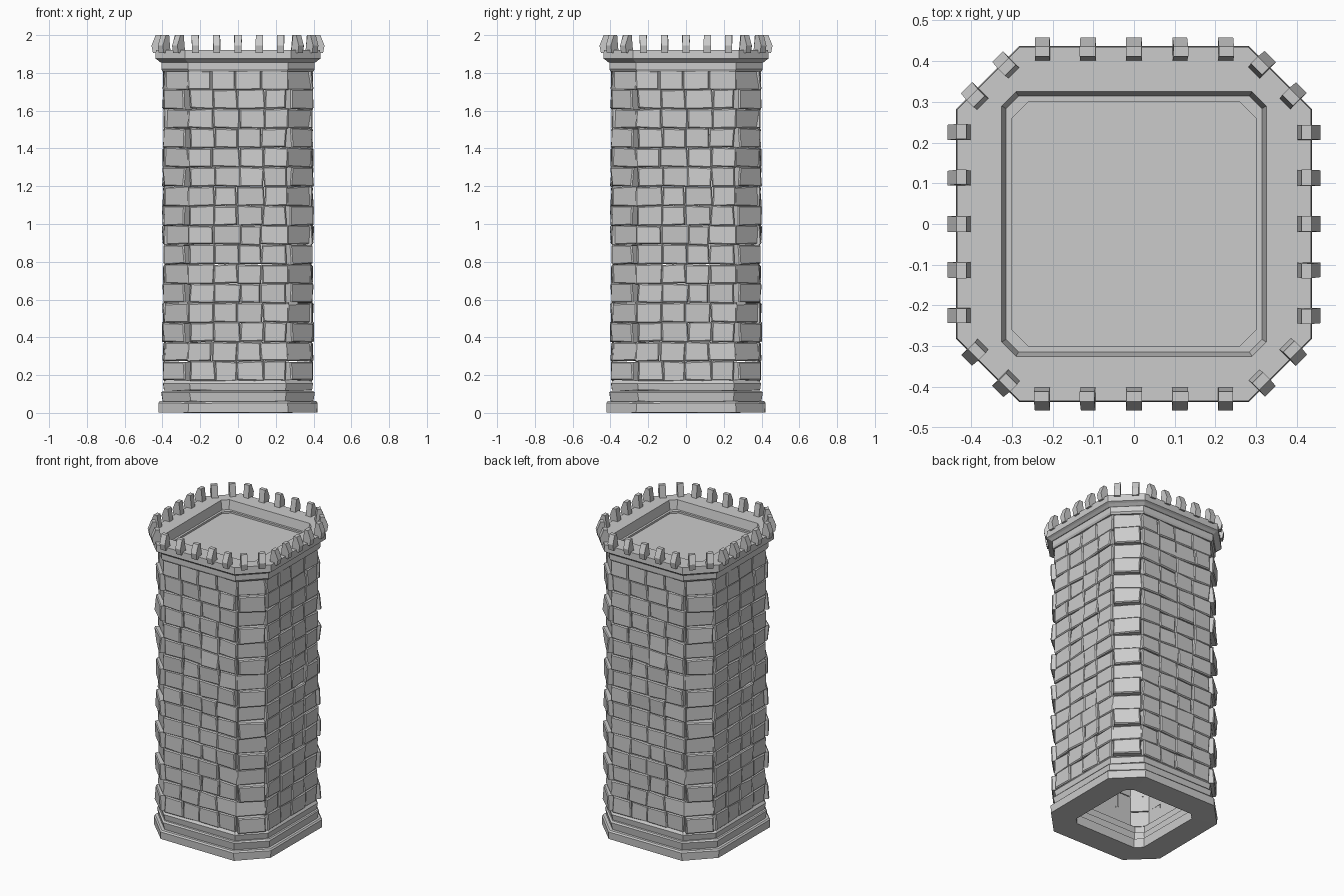
import bpy, bmesh, math, random
from mathutils import Matrix, Vector

if "Cube" in bpy.data.objects:
    bpy.data.objects.remove(bpy.data.objects["Cube"])

random.seed(7)


def finish(bm, name):
    bmesh.ops.recalc_face_normals(bm, faces=bm.faces)
    me = bpy.data.meshes.new(name)
    bm.to_mesh(me)
    bm.free()
    ob = bpy.data.objects.new(name, me)
    bpy.context.collection.objects.link(ob)
    return ob


def octagon(h, c, z):
    k = h - c
    return [(k, -h, z), (h, -k, z), (h, k, z), (k, h, z),
            (-k, h, z), (-h, k, z), (-h, -k, z), (-k, -h, z)]


def ring(name, profile, closed=True, jitter=0.0):
    """Loft chamfered squares given as (half width, chamfer, z)."""
    bm = bmesh.new()
    loops = []
    for h, c, z in profile:
        # same jitter on every quarter keeps the four-fold symmetry
        d = [(random.uniform(-jitter, jitter), random.uniform(0, jitter)) for _ in range(2)]
        loops.append([bm.verts.new((x * (1 + d[i % 2][0]), y * (1 + d[i % 2][0]), zz + d[i % 2][1]))
                      for i, (x, y, zz) in enumerate(octagon(h, c, z))])
    n = len(loops)
    for j in range(n if closed else n - 1):
        a, b = loops[j], loops[(j + 1) % n]
        for i in range(8):
            bm.faces.new((a[i], a[(i + 1) % 8], b[(i + 1) % 8], b[i]))
    if not closed:
        bm.faces.new(loops[0])
        bm.faces.new(loops[-1])
    return finish(bm, name)


def rand(a):
    return random.uniform(-a, a)


def add_brick(bm, u0, u1, z0, z1, r_in, r_out, angle):
    """Chipped stone: u runs along the wall, r outwards, outer edge chamfered."""
    e = 0.006
    loops = []
    corners = [(u0, z0, 1, 1), (u1, z0, -1, 1), (u1, z1, -1, -1), (u0, z1, 1, -1)]
    jit = [(rand(.004), rand(.004), rand(.006)) for _ in corners]
    for r, inset, k in ((r_in, 0, 0), (r_out - e, 0, 1), (r_out, e, 1)):
        loops.append([Vector((u + du + su * inset, -(r + k * dr), z + dz + sz * inset))
                      for (u, z, su, sz), (du, dz, dr) in zip(corners, jit)])
    for q in range(4):
        m = Matrix.Rotation(angle + q * math.pi / 2, 3, 'Z')
        vs = [[bm.verts.new(m @ p) for p in lp] for lp in loops]
        bm.faces.new(vs[0])
        bm.faces.new(vs[-1])
        for a, b in zip(vs, vs[1:]):
            for i in range(4):
                bm.faces.new((a[i], a[(i + 1) % 4], b[(i + 1) % 4], b[i]))


# stepped footing, open underneath
ring("base_course_low", [(.26, .04, 0), (.42, .155, 0), (.424, .16, .05), (.415, .155, .057), (.26, .04, .057)], jitter=.006)
ring("base_course_mid", [(.28, .04, .057), (.40, .15, .057), (.406, .15, .105), (.40, .15, .115), (.28, .04, .115)], jitter=.006)
ring("base_course_top", [(.30, .04, .115), (.392, .14, .115), (.395, .14, .155), (.385, .14, .17), (.30, .04, .17)], jitter=.006)

# brick walls and corner stones
walls, quoins = bmesh.new(), bmesh.new()
rows, zb, zt = 16, .17, 1.815
rh = (zt - zb) / rows
for r in range(rows):
    z0, z1 = zb + r * rh, zb + (r + 1) * rh
    end = .265 if r % 2 else .255
    joints = [-end, -.13 + rand(.012), rand(.015), .13 + rand(.012), end]
    for a, b in zip(joints, joints[1:]):
        add_brick(walls, a, b, z0, z1, .315, .393 + rand(.005), 0)
    w, out = (.088, .458) if r % 2 else (.08, .482)
    add_brick(quoins, -w, w, z0, z1, .39, out, math.pi / 4)
finish(walls, "wall_bricks")
finish(quoins, "corner_stones")

# cornice and flared parapet with sunken roof deck
ring("cornice", [(.30, .04, 1.808), (.40, .14, 1.808), (.406, .14, 1.82), (.406, .14, 1.862), (.30, .04, 1.862)])
ring("parapet", [(.312, .03, 1.85), (.41, .145, 1.855), (.425, .15, 1.868), (.437, .155, 1.875),
                 (.435, .155, 1.92), (.325, .035, 1.92)])
ring("roof_deck", [(.315, .03, 1.82), (.315, .03, 1.85)], closed=False)

# battlements: wedge teeth, five per side and two per corner
teeth = bmesh.new()
profile = [(.40, 1.912), (.450, 1.905), (.458, 1.945), (.436, 2.0), (.412, 2.0)]


def add_tooth(u, shift, angle):
    tw, lean = .019 + rand(.001), rand(.003)
    for q in range(4):
        m = Matrix.Rotation(angle + q * math.pi / 2, 3, 'Z')
        sides = [[teeth.verts.new(m @ Vector((u + s * tw + lean * (z > 1.95), -(r + shift), z)))
                  for r, z in profile] for s in (-1, 1)]
        a, b = sides
        teeth.faces.new(a)
        teeth.faces.new(b)
        n = len(profile)
        for i in range(n):
            teeth.faces.new((a[i], a[(i + 1) % n], b[(i + 1) % n], b[i]))


for k in range(-2, 3):
    add_tooth(k * .1125, 0, 0)
for s in (-1, 1):
    add_tooth(s * .054, .07, math.pi / 4)
finish(teeth, "battlements")
